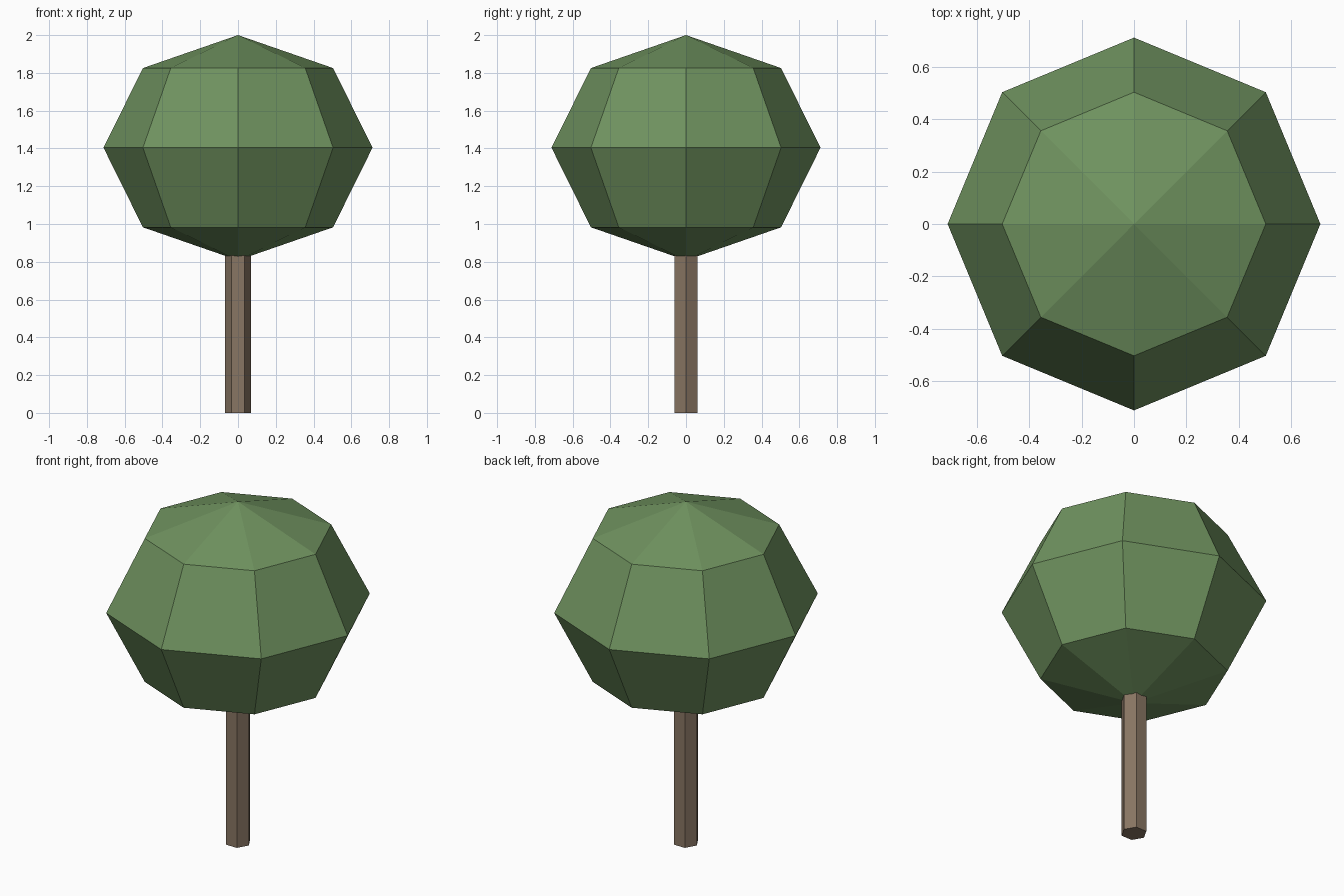
import bpy

cube = bpy.data.objects.get("Cube")
if cube:
    bpy.data.objects.remove(cube, do_unlink=True)


def make_material(name, rgb):
    mat = bpy.data.materials.new(name)
    mat.use_nodes = True
    color = (*rgb, 1.0)
    mat.diffuse_color = color
    mat.node_tree.nodes["Principled BSDF"].inputs["Base Color"].default_value = color
    return mat


def finish(name, mat):
    obj = bpy.context.object
    obj.name = obj.data.name = name
    obj.data.materials.append(mat)
    bpy.ops.object.shade_flat()
    return obj


leaf_green = make_material("leaf green", (0.16, 0.29, 0.115))
bark_brown = make_material("bark brown", (0.25, 0.18, 0.125))

# Trunk: slim hexagonal post, corners on the x axis, sunk into the crown
TRUNK_TOP = 0.9
bpy.ops.mesh.primitive_cylinder_add(
    vertices=6, radius=0.07, depth=TRUNK_TOP,
    location=(0, 0, TRUNK_TOP / 2), rotation=(0, 0, 0.5235988))
bpy.ops.object.transform_apply(location=False, rotation=True, scale=False)
finish("trunk", bark_brown)

# Crown: faceted eight-sided ball, slightly flattened
bpy.ops.mesh.primitive_uv_sphere_add(
    segments=8, ring_count=4, radius=0.712, location=(0, 0, 1.404))
crown = finish("crown", leaf_green)
crown.scale.z = 0.596 / 0.712
bpy.ops.object.transform_apply(location=False, rotation=False, scale=True)
